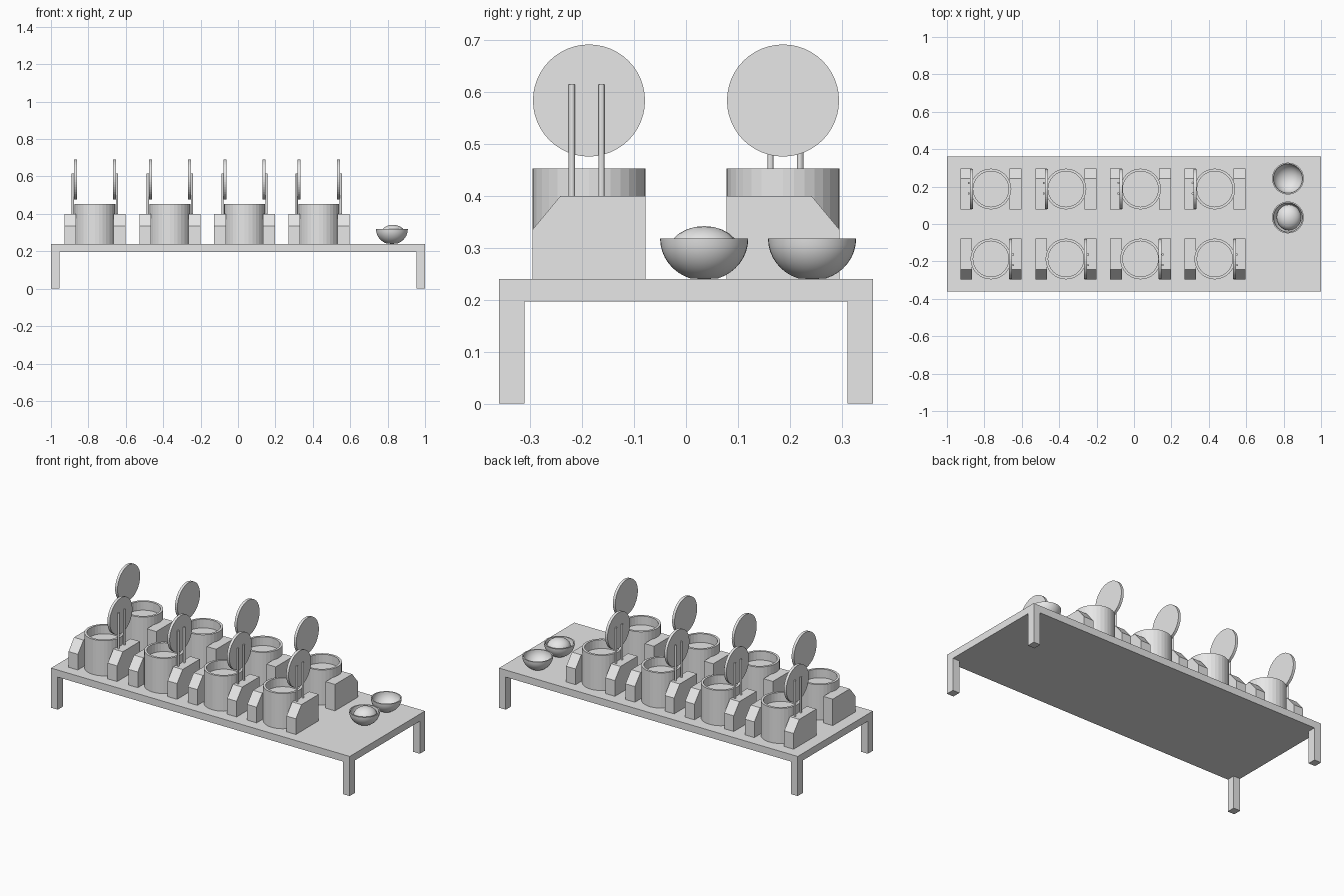
import bpy, bmesh
from math import radians, pi, sin, cos
from mathutils import Matrix, Vector

cube = bpy.data.objects.get("Cube")
if cube:
    bpy.data.objects.remove(cube, do_unlink=True)

grey = bpy.data.materials.new("plain grey")
grey.use_nodes = True
grey.diffuse_color = (0.8, 0.8, 0.8, 1)
grey.node_tree.nodes["Principled BSDF"].inputs["Base Color"].default_value = (0.8, 0.8, 0.8, 1)

DECK = 0.24      # height of the table surface
POT_R = 0.109


def finish(name, bm, matrix=Matrix(), smooth=False):
    bmesh.ops.recalc_face_normals(bm, faces=bm.faces)
    mesh = bpy.data.meshes.new(name)
    bm.to_mesh(mesh)
    bm.free()
    mesh.materials.append(grey)
    obj = bpy.data.objects.new(name, mesh)
    bpy.context.collection.objects.link(obj)
    obj.matrix_world = matrix
    if smooth:
        bpy.ops.object.select_all(action='DESELECT')
        obj.select_set(True)
        bpy.context.view_layer.objects.active = obj
        bpy.ops.object.shade_smooth_by_angle(angle=radians(40))
    return obj


def box(name, low, high):
    bm = bmesh.new()
    bmesh.ops.create_cube(bm, size=1)
    low, high = Vector(low), Vector(high)
    bmesh.ops.scale(bm, vec=high - low, verts=bm.verts)
    bmesh.ops.translate(bm, vec=(low + high) / 2, verts=bm.verts)
    return finish(name, bm)


def lathe(name, profile, sides, matrix, smooth=False):
    """Spin a (radius, height) profile that starts and ends on the axis."""
    bm = bmesh.new()
    verts = [bm.verts.new((r, 0, z)) for r, z in profile]
    edges = [bm.edges.new(pair) for pair in zip(verts, verts[1:])]
    bmesh.ops.spin(bm, geom=verts + edges, cent=(0, 0, 0), axis=(0, 0, 1),
                   angle=2 * pi, steps=sides, use_merge=True)
    bmesh.ops.remove_doubles(bm, verts=bm.verts, dist=0.0005)
    return finish(name, bm, matrix, smooth)


def cylinder(name, radius, depth, sides, matrix):
    bm = bmesh.new()
    bmesh.ops.create_cone(bm, cap_ends=True, segments=sides, radius1=radius,
                          radius2=radius, depth=depth)
    return finish(name, bm, matrix)


def side_block(name, x0, x1, matrix):
    """Upright block with its outer top corner cut off."""
    outline = [(-POT_R, 0), (POT_R, 0), (POT_R, 0.16), (-0.055, 0.16), (-POT_R, 0.095)]
    bm = bmesh.new()
    face = bm.faces.new([bm.verts.new((x0, y, z)) for y, z in outline])
    extruded = bmesh.ops.extrude_face_region(bm, geom=[face])["geom"]
    bmesh.ops.translate(bm, vec=(x1 - x0, 0, 0),
                        verts=[v for v in extruded if isinstance(v, bmesh.types.BMVert)])
    return finish(name, bm, matrix)


# Table
box("table_top", (-1, -0.36, 0.197), (1, 0.36, DECK))
for sx, side in ((-1, "right"), (1, "left")):
    for sy, end in ((-1, "front"), (1, "back")):
        xs = sorted((sx, sx * 0.955))
        ys = sorted((sy * 0.36, sy * 0.311))
        box(f"{end}_{side}_leg", (xs[0], ys[0], 0), (xs[1], ys[1], 0.197))

# Two rows of cooking stations; the back row is turned round
pot_profile = [(0, 0), (POT_R, 0), (POT_R, 0.213), (0.095, 0.213), (0.095, 0.16), (0, 0.16)]
for row, y, turn in (("front", -0.187, 0), ("back", 0.187, pi)):
    for i, x in enumerate((-0.765, -0.364, 0.035, 0.432), 1):
        tag = f"{row}_{i}"
        place = Matrix.Translation((x, y, DECK)) @ Matrix.Rotation(turn, 4, 'Z')
        lathe(f"pot_{tag}", pot_profile, 32, place)
        side_block(f"block_a_{tag}", -0.163, -0.1, place)
        side_block(f"block_b_{tag}", 0.1, 0.163, place)
        # Raised lid on two rods
        upright = Matrix.Translation((0.105, 0, 0.344)) @ Matrix.Rotation(pi / 2, 4, 'Y')
        cylinder(f"lid_{tag}", POT_R - 0.001, 0.016, 48, place @ upright)
        for n, ry in enumerate((-0.033, 0.024), 1):
            cylinder(f"lid_rod_{n}_{tag}", 0.006, 0.225, 12,
                     place @ Matrix.Translation((0.118, ry, 0.2625)))

# Bowls: outer curve up to a thin rim, inner curve back down
arc = [i * pi / 20 for i in range(11)]
bowl_profile = [(0, 0)] + [(0.085 * sin(a), 0.078 - 0.081 * cos(a)) for a in arc[2:]]
bowl_profile += [(0.078 * sin(a), 0.078 - 0.07 * cos(a)) for a in reversed(arc)]
for name, y in (("front_bowl", 0.035), ("back_bowl", 0.243)):
    lathe(name, bowl_profile, 40, Matrix.Translation((0.823, y, DECK)), True)

# Rounded heap in the front bowl
bm = bmesh.new()
bmesh.ops.create_uvsphere(bm, u_segments=20, v_segments=12, radius=1)
bmesh.ops.scale(bm, vec=(0.066, 0.069, 0.05), verts=bm.verts)
finish("heap", bm, Matrix.Translation((0.828, 0.035, 0.292)), True)
